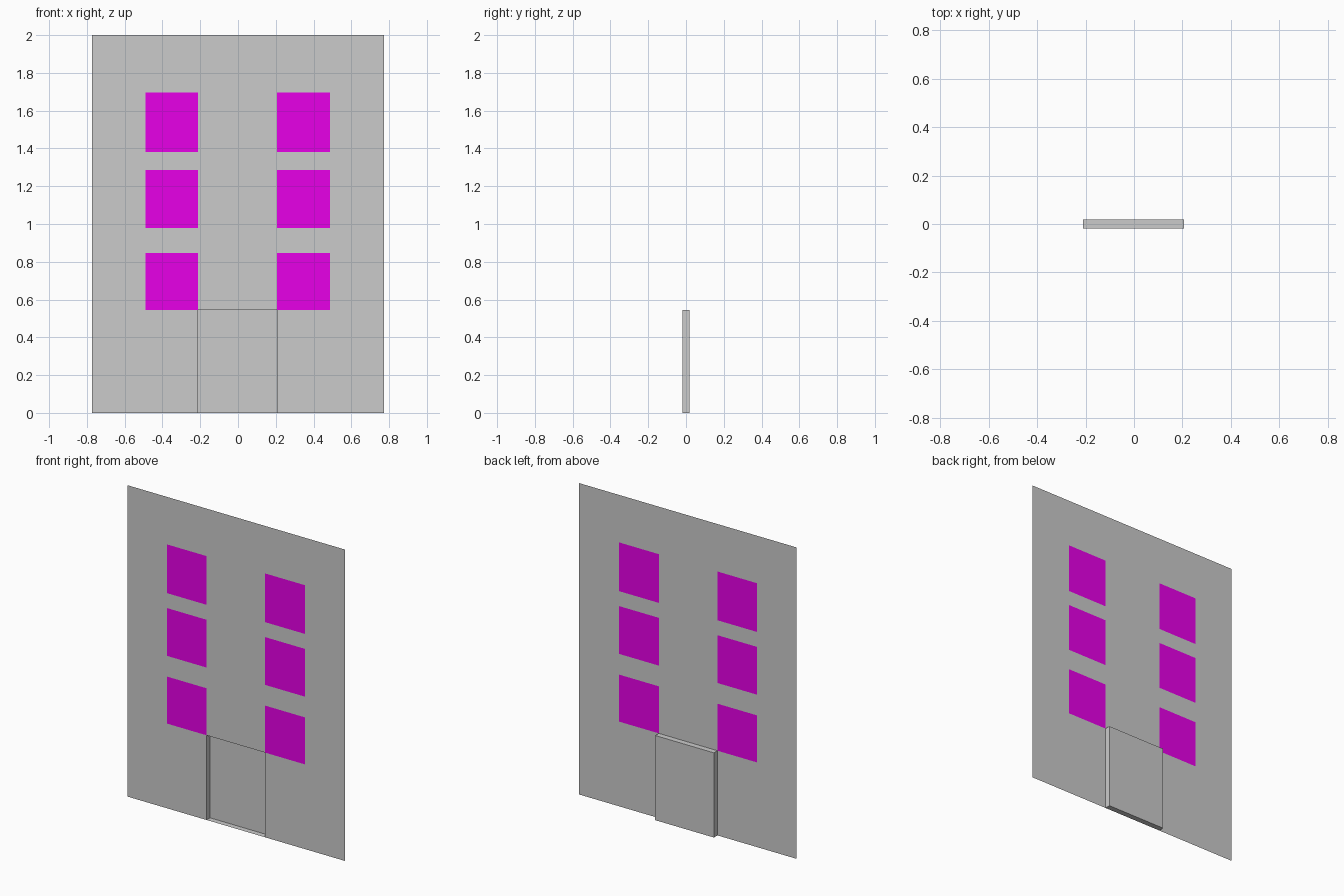
import bpy

if "Cube" in bpy.data.objects:
    bpy.data.objects.remove(bpy.data.objects["Cube"])

FRONT, BACK = -0.018, 0.018
XS = [-0.772, -0.491, -0.211, 0.206, 0.488, 0.772]
ZS = [0.0, 0.544, 0.846, 0.979, 1.286, 1.382, 1.695, 2.0]
DOOR = (2, 0)
WINDOWS = [(i, j) for j in (1, 3, 5) for i in (1, 3)]


def make_object(name, verts, faces, mat=None):
    mesh = bpy.data.meshes.new(name)
    mesh.from_pydata(verts, [], faces)
    mesh.update()
    obj = bpy.data.objects.new(name, mesh)
    bpy.context.collection.objects.link(obj)
    if mat:
        mesh.materials.append(mat)
    return obj


def cell(i, j):
    """Corner indices of one wall grid cell, facing -y."""
    n = len(XS)
    a = j * n + i
    return (a, a + 1, a + n + 1, a + n)


grid = [(x, FRONT, z) for z in ZS for x in XS]

# Flat facade with openings for the door and windows
wall_cells = [cell(i, j) for j in range(len(ZS) - 1) for i in range(len(XS) - 1)
              if (i, j) != DOOR and (i, j) not in WINDOWS]
make_object("wall", grid, wall_cells)

# Magenta window panes, flush with the wall
magenta = bpy.data.materials.new("window_magenta")
magenta.diffuse_color = (0.8, 0.0, 0.8, 1.0)
magenta.use_nodes = True
magenta.node_tree.nodes["Principled BSDF"].inputs["Base Color"].default_value = magenta.diffuse_color
for k, (i, j) in enumerate(WINDOWS):
    corners = [grid[v] for v in cell(i, j)]
    make_object(f"window_{k + 1}", corners, [(0, 1, 2, 3)], magenta)

# Recessed doorway: door panel plus threshold, jambs and lintel, open at the front
front = [grid[v] for v in cell(*DOOR)]
back = [(x, BACK, z) for x, _, z in front]
sides = [(k, (k + 1) % 4, (k + 1) % 4 + 4, k + 4) for k in range(4)]
make_object("door_recess", front + back, [(4, 5, 6, 7)] + sides)
